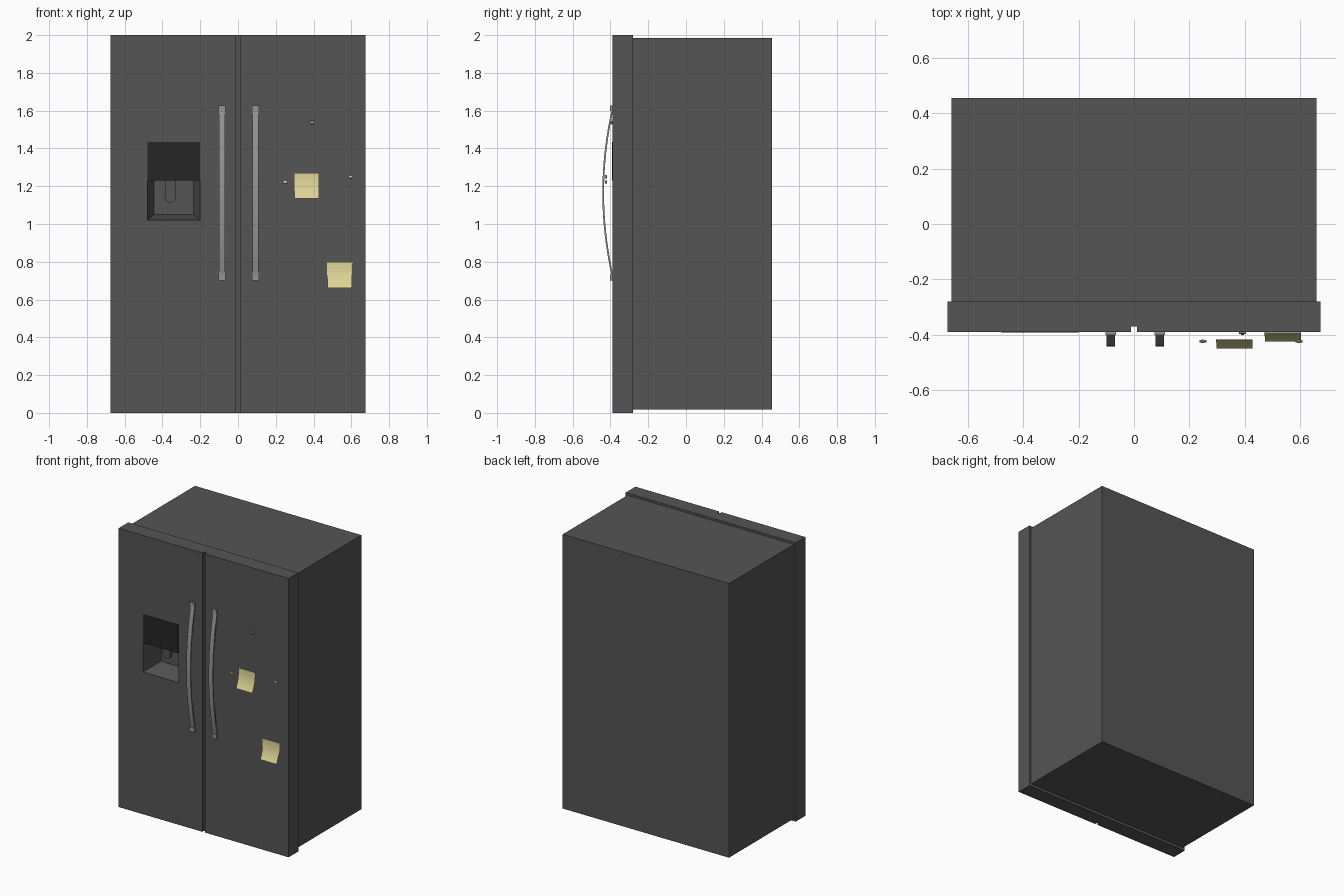
import bpy, bmesh, math
from mathutils import Vector

if "Cube" in bpy.data.objects:
    bpy.data.objects.remove(bpy.data.objects["Cube"])


def material(name, rgb):
    m = bpy.data.materials.new(name)
    m.diffuse_color = (*rgb, 1)
    m.use_nodes = True
    m.node_tree.nodes["Principled BSDF"].inputs["Base Color"].default_value = m.diffuse_color
    return m


GREY = material("charcoal_grey", (0.09, 0.09, 0.09))
BLACK = material("panel_black", (0.019, 0.019, 0.019))
STEEL = material("handle_grey", (0.30, 0.30, 0.30))
YELLOW = material("paper_yellow", (0.72, 0.66, 0.30))


def make(name, bm, mat, closed=True):
    if closed:
        bmesh.ops.recalc_face_normals(bm, faces=bm.faces)
    me = bpy.data.meshes.new(name)
    bm.to_mesh(me)
    bm.free()
    me.materials.append(mat)
    ob = bpy.data.objects.new(name, me)
    bpy.context.collection.objects.link(ob)
    return ob


def box(name, x, y, z, mat):
    bm = bmesh.new()
    bmesh.ops.create_cube(bm, size=1)
    for v in bm.verts:
        v.co = Vector([(a + b) / 2 + c * (b - a) for c, (a, b) in zip(v.co, (x, y, z))])
    return make(name, bm, mat)


def prism(name, pts, offset, mat):
    """Extrude a closed outline along an offset vector."""
    bm = bmesh.new()
    f = bm.faces.new([bm.verts.new(p) for p in pts])
    ext = bmesh.ops.extrude_face_region(bm, geom=[f])
    bmesh.ops.translate(bm, vec=offset,
                        verts=[g for g in ext["geom"] if isinstance(g, bmesh.types.BMVert)])
    return make(name, bm, mat)


# Cabinet
cabinet = box("cabinet", (-0.66, 0.66), (-0.28, 0.455), (0.018, 1.985), GREY)

# Door pair with the groove between them
F, B = -0.39, -0.28
plan = [(-0.675, B), (-0.675, F), (-0.01, F), (-0.01, F + 0.02),
        (0.01, F + 0.02), (0.01, F), (0.675, F), (0.675, B)]
doors = prism("doors", [(x, y, 0) for x, y in plan], (0, 0, 2), GREY)

# Tapered dispenser recess cut through door into cabinet
bm = bmesh.new()
rings = []
for t in (-0.1, 1):
    y = F + 0.15 * t
    l, r, b = -0.48 + 0.035 * t, -0.2 - 0.035 * t, 1.02 + 0.03 * t
    rings.append([bm.verts.new(p) for p in ((l, y, b), (r, y, b), (r, y, 1.23), (l, y, 1.23))])
for i in range(4):
    j = (i + 1) % 4
    bm.faces.new((rings[0][i], rings[0][j], rings[1][j], rings[1][i]))
for ring in rings:
    bm.faces.new(ring)
cutter = make("recess_cutter", bm, GREY)
cutter.hide_render = True
for ob in (cabinet, doors):
    mod = ob.modifiers.new("recess", "BOOLEAN")
    mod.operation = "DIFFERENCE"
    mod.solver = "EXACT"
    mod.object = cutter
    bpy.context.view_layer.objects.active = ob
    bpy.ops.object.modifier_apply(modifier=mod.name)
bpy.data.objects.remove(cutter)

# Dispenser control panel and paddle
box("dispenser_panel", (-0.48, -0.2), (F - 0.002, F + 0.002), (1.231, 1.435), BLACK)
outline = [(-0.028, 1.229), (-0.03, 1.15), (-0.026, 1.128), (-0.012, 1.115),
           (0.012, 1.115), (0.026, 1.128), (0.03, 1.15), (0.028, 1.229)]
prism("dispenser_paddle", [(-0.358 + x, -0.30, z) for x, z in outline], (0, 0.025, 0), GREY)


# Bowed handles with end mounts
def handle(name, cx):
    n, zc, half = 16, 1.165, 0.455
    outer, inner = [], []
    for i in range(n + 1):
        u = -1 + 2 * i / n
        y = F - 0.053 * (1 - u * u)
        outer.append((cx - 0.016, y, zc + half * u))
        inner.append((cx - 0.016, y + 0.009, zc + half * u))
    prism(name, outer + inner[::-1], (0.032, 0, 0), STEEL)
    for tag, z in (("lower", 0.702), ("upper", 1.598)):
        box(name + "_" + tag + "_mount", (cx - 0.019, cx + 0.019),
            (F - 0.012, F + 0.002), (z, z + 0.03), STEEL)


handle("left_handle", -0.084)
handle("right_handle", 0.093)


# Paper notes curling outward at the bottom
def note(name, x0, y, top):
    bm = bmesh.new()
    prev = None
    for i in range(9):
        t = i / 8
        row = [bm.verts.new((x, y - 0.033 * t ** 2.4, top - 0.136 * t))
               for x in (x0 + 0.004 * t, x0 + 0.135 - 0.002 * t)]
        if prev:
            bm.faces.new((prev[0], row[0], row[1], prev[1]))
        prev = row
    make(name, bm, YELLOW, closed=False)


note("upper_note", 0.295, -0.417, 1.27)
note("lower_note", 0.47, -0.392, 0.797)


# Small magnets: a round head with a wider collar
def magnet(name, x, y, z, mat):
    for tag, r, a, b in (("head", 0.007, -0.013, 0.013), ("collar", 0.011, -0.006, 0.004)):
        ring = [(x + a, y + 0.6 * r * math.cos(k * math.pi / 4), z + r * math.sin(k * math.pi / 4))
                for k in range(8)]
        prism(name + "_" + tag, ring, (b - a, 0, 0), mat)


magnet("left_magnet", 0.25, -0.424, 1.222, YELLOW)
magnet("right_magnet", 0.597, -0.424, 1.25, YELLOW)
magnet("top_magnet", 0.393, -0.394, 1.537, STEEL)
